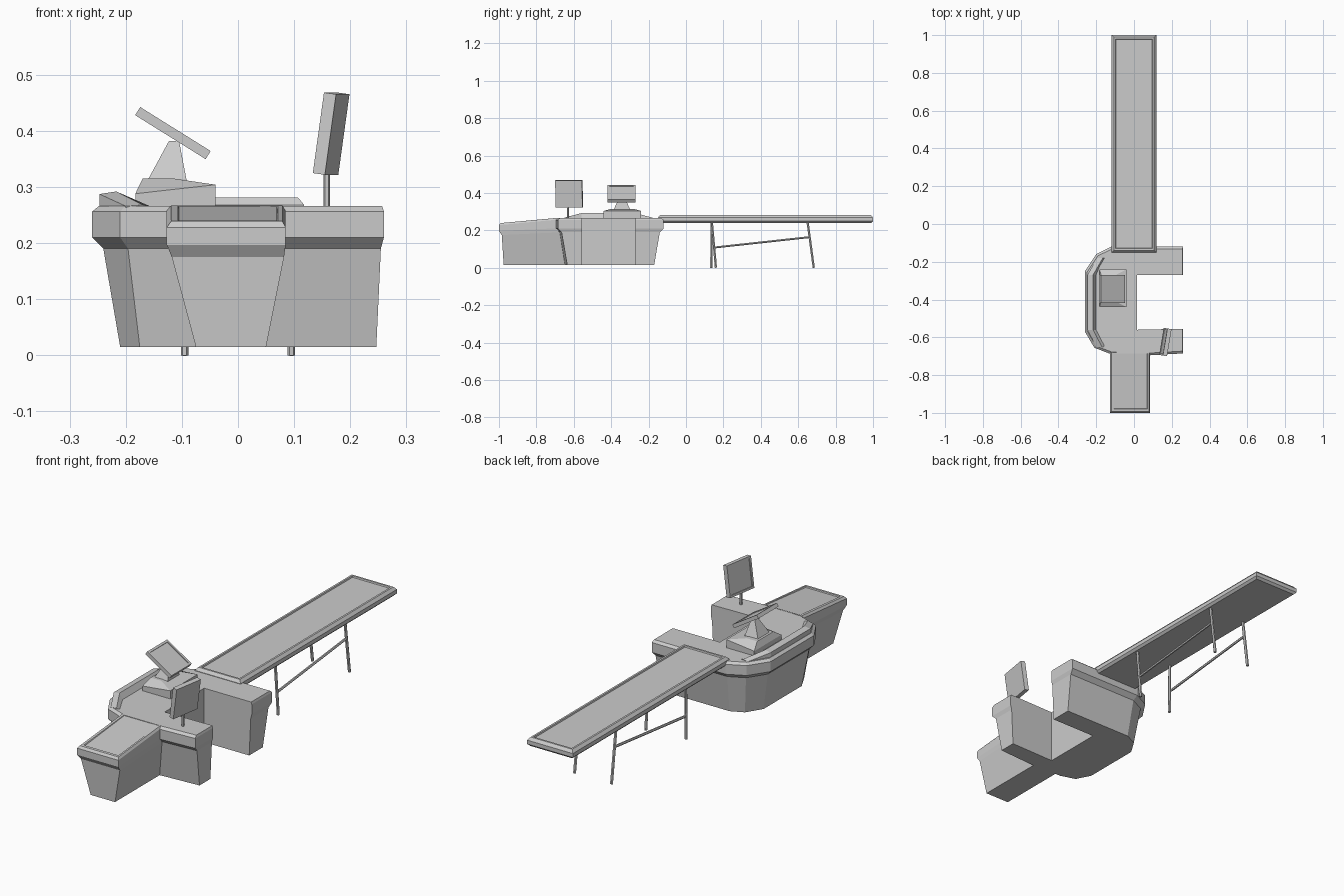
import bpy, bmesh, math
from mathutils import Vector, Matrix

if "Cube" in bpy.data.objects:
    bpy.data.objects.remove(bpy.data.objects["Cube"])


def loft(name, rings, matrix=None):
    """Skin a stack of equal-length rings and cap both ends."""
    bm = bmesh.new()
    rows = [[bm.verts.new(p) for p in ring] for ring in rings]
    n = len(rows[0])
    for a, b in zip(rows, rows[1:]):
        for i in range(n):
            j = (i + 1) % n
            bm.faces.new((a[i], a[j], b[j], b[i]))
    bm.faces.new(rows[0][::-1])
    bm.faces.new(rows[-1])
    bmesh.ops.recalc_face_normals(bm, faces=bm.faces)
    if matrix:
        bm.transform(matrix)
    mesh = bpy.data.meshes.new(name)
    bm.to_mesh(mesh)
    bm.free()
    obj = bpy.data.objects.new(name, mesh)
    bpy.context.collection.objects.link(obj)
    return obj


def rect(x0, x1, y0, y1, z0, z1=None):
    """Rectangle whose height goes from z0 at y0 to z1 at y1."""
    z1 = z0 if z1 is None else z1
    return [(x0, y0, z0), (x1, y0, z0), (x1, y1, z1), (x0, y1, z1)]


def rod(name, a, b, r, sides=6):
    a, b = Vector(a), Vector(b)
    rot = (b - a).to_track_quat('Z', 'Y').to_matrix().to_4x4()
    rings = [[(r * math.cos(math.tau * i / sides), r * math.sin(math.tau * i / sides), z)
              for i in range(sides)] for z in (0, (b - a).length)]
    return loft(name, rings, Matrix.Translation(a) @ rot)


def screen(name, size, depth, matrix):
    """Slab facing local +z with a recessed display."""
    h, g = size / 2, size / 2 - 0.01
    d = depth / 2
    return loft(name, [rect(-h, h, -h, h, -d), rect(-h, h, -h, h, d),
                       rect(-g, g, -g, g, d), rect(-g, g, -g, g, d - 0.004)], matrix)


# Counter body: C-shaped plan, each point with its inward direction
plan = [(0.26, -0.12, -.27, -1), (-0.12, -0.12, .3, -1), (-0.20, -0.16, .7, -.75),
        (-0.26, -0.25, 1, -.4), (-0.26, -0.57, 1, .4), (-0.21, -0.655, .7, .75),
        (-0.12, -0.69, .3, 1), (0.05, -0.697, 0, 1), (0.26, -0.685, -.27, 1), (0.26, -0.555, -.27, 0),
        (0.015, -0.56, 0, 0), (0.015, -0.27, 0, 0), (0.26, -0.27, -.27, 0)]
levels = [(0.015, 0.05), (0.19, 0.02), (0.21, 0), (0.256, 0), (0.266, 0.012)]
loft("counter_body", [[(x + d * u, y + d * v, z) for x, y, u, v in plan] for z, d in levels])

# Sloping bagging end at the front
loft("bagging_end", [
    rect(-0.075, 0.05, -0.975, -0.60, 0.015),
    rect(-0.118, 0.082, -0.985, -0.66, 0.175, 0.19),
    rect(-0.127, 0.085, -1.0, -0.67, 0.197, 0.212),
    rect(-0.127, 0.085, -1.0, -0.68, 0.228, 0.258),
    rect(-0.119, 0.079, -0.992, -0.68, 0.239, 0.267),
    rect(-0.107, 0.071, -0.98, -0.685, 0.240, 0.267),
    rect(-0.105, 0.069, -0.978, -0.685, 0.235, 0.265)])

# Raised lip along the curved left edge
lip = []
for x, y, h in [(-0.195, -0.18, 0.002), (-0.247, -0.27, 0.026),
                (-0.247, -0.56, 0.026), (-0.20, -0.65, 0.002)]:
    lip.append([(x, y, 0.262), (x, y, 0.264 + h * 0.9),
                (x + 0.03, y, 0.266 + h), (x + 0.047, y, 0.264)])
loft("counter_lip", lip)

# Conveyor table with a recessed belt
conveyor = []
for z, d in [(0.24, 0.01), (0.25, 0), (0.268, 0), (0.281, 0.011), (0.281, 0.02), (0.275, 0.022)]:
    conveyor.append(rect(-0.118 + d, 0.118 - d, -0.15 + d, 1.0 - d, z))
loft("conveyor_table", conveyor)

# Conveyor legs and rails
for side, s in (("left", -1), ("right", 1)):
    foot = 0.16 if s > 0 else 0.135
    x = 0.095 * s
    rod(side + "_front_leg", (x, 0.138, 0.245), (x, foot, 0), 0.007)
    rod(side + "_back_leg", (x, 0.65, 0.245), (x, 0.683, 0), 0.007)
    rod(side + "_rail", (x, 0.148, 0.108), (x, 0.662, 0.164), 0.006)

# Register: sloped base, wedge stand and tilted screen
base = [rect(-0.183, -0.04, -0.44, -0.24, z) for z in (0.262, 0.288)]
base[1] = [(x, y, 0.304 if x > -0.1 else 0.288) for x, y, z in base[1]]
base.append(rect(-0.170, -0.115, -0.40, -0.28, 0.315))
loft("register_base", base)
loft("register_stand", [rect(-0.16, -0.092, -0.385, -0.30, 0.30),
                        rect(-0.16, -0.092, -0.385, -0.30, 0.314),
                        rect(-0.123, -0.105, -0.355, -0.33, 0.382)])
screen("register_screen", 0.148, 0.017,
       Matrix.Translation((-0.116, -0.345, 0.396)) @ Matrix.Rotation(math.radians(32), 4, 'Y'))

# Second display on a pole, facing the left side
rod("display_pole", (0.158, -0.63, 0.262), (0.158, -0.63, 0.34), 0.006)
screen("display_screen", 0.145, 0.022,
       Matrix.Translation((0.166, -0.625, 0.395)) @ Matrix.Rotation(math.radians(-9.5), 4, 'Z')
       @ Matrix.Rotation(math.radians(-82), 4, 'Y'))
